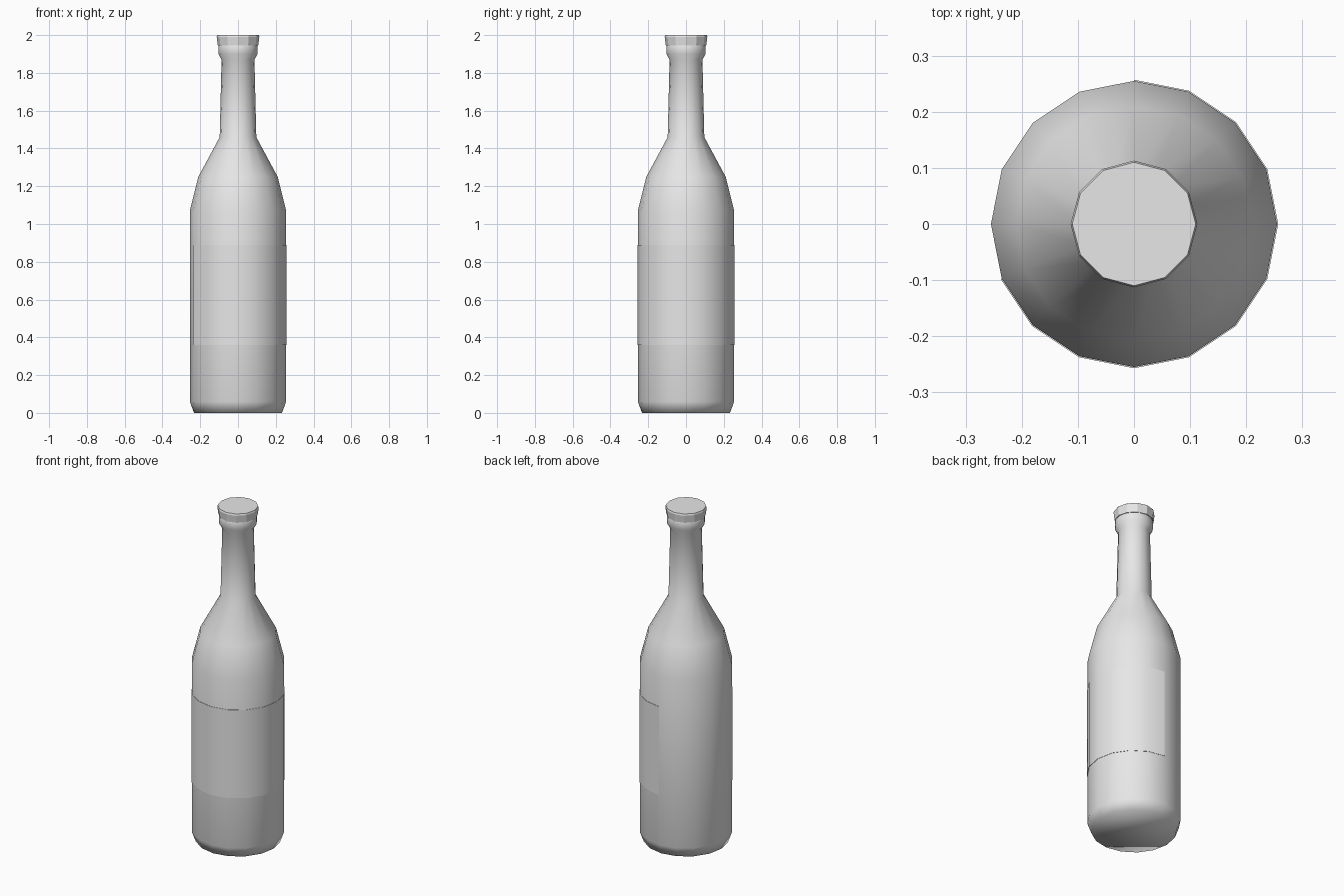
import bpy
import bmesh
from math import cos, sin, radians, tau

cube = bpy.data.objects.get("Cube")
if cube:
    bpy.data.objects.remove(cube, do_unlink=True)

grey = bpy.data.materials.new("plain_grey")
grey.use_nodes = True
grey.diffuse_color = (0.8, 0.8, 0.8, 1)
grey.node_tree.nodes["Principled BSDF"].inputs["Base Color"].default_value = (0.8, 0.8, 0.8, 1)


def lathe(name, profile, sides, first=0, count=None, caps=True):
    """Turn a (radius, height) profile about z, fully or over some of its sides."""
    full = count is None
    count = sides if full else count
    bm = bmesh.new()
    columns = []
    for i in range(count if full else count + 1):
        a = tau * (first + i) / sides
        columns.append([bm.verts.new((r * cos(a), r * sin(a), z)) for r, z in profile])
    for i in range(count):
        a, b = columns[i], columns[(i + 1) % len(columns)]
        for j in range(len(profile) - 1):
            bm.faces.new((a[j], b[j], b[j + 1], a[j + 1]))
    if full and caps:
        bm.faces.new([c[0] for c in reversed(columns)])
        bm.faces.new([c[-1] for c in columns])
    mesh = bpy.data.meshes.new(name)
    bm.to_mesh(mesh)
    bm.free()
    mesh.materials.append(grey)
    obj = bpy.data.objects.new(name, mesh)
    bpy.context.collection.objects.link(obj)
    return obj


# Glass bottle: base, body, shoulder, neck and lip, all softly shaded
bottle = lathe("bottle", [
    (0.233, 0), (0.255, 0.06), (0.255, 1.07), (0.21, 1.25),
    (0.097, 1.46), (0.087, 1.87), (0.104, 1.90), (0.104, 1.94), (0.098, 1.955),
], 16)
bottle.data.shade_smooth()

# Paper label wrapped most of the way round, with a gap at the back
label = lathe("label", [(0.254, 0.36), (0.257, 0.36), (0.257, 0.89), (0.254, 0.89)],
              16, first=9, count=11)
bpy.ops.object.select_all(action="DESELECT")
label.select_set(True)
bpy.context.view_layer.objects.active = label
bpy.ops.object.shade_smooth_by_angle(angle=radians(40))

# Faceted cap, a little wider towards the top
lathe("cap", [(0.107, 1.945), (0.113, 1.99), (0.11, 2.0)], 12)
